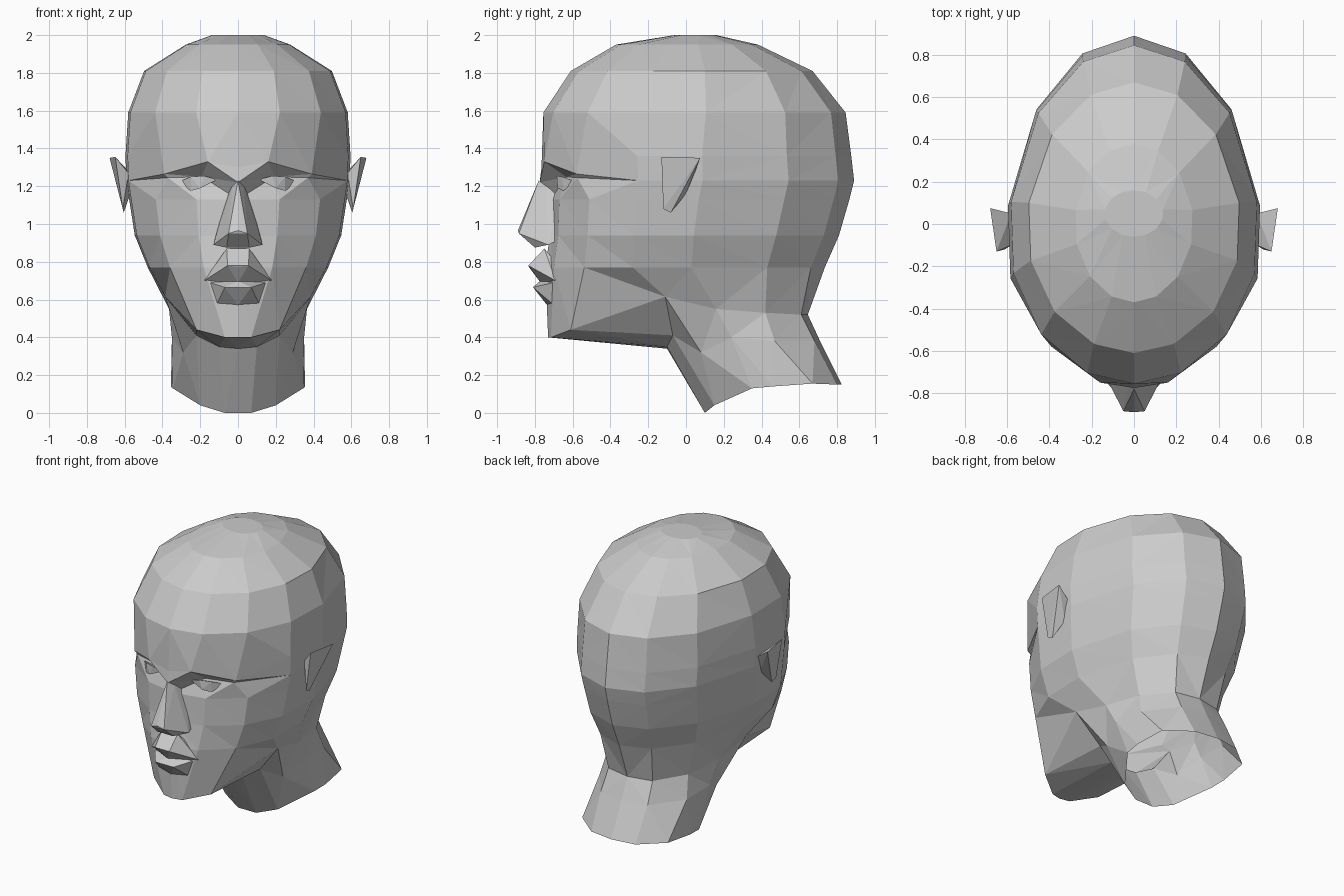
import bpy, bmesh
from math import sin, cos, radians

if "Cube" in bpy.data.objects:
    bpy.data.objects.remove(bpy.data.objects["Cube"])

ANGLES = [0, 22, 48, 75, 100, 130, 156, 180]   # front to back, half of the head


def ring(z, w, y_front, y_mid, y_back):
    """Half an egg-shaped cross-section, widest at y_mid."""
    pts = []
    for a in ANGLES:
        c, s = cos(radians(a)), sin(radians(a))
        length = y_mid - y_front if c > 0 else y_back - y_mid
        x = 0 if a in (0, 180) else w * s
        pts.append((x, y_mid - length * c, z))
    return pts


def finish(name, bm, mirror=True):
    me = bpy.data.meshes.new(name)
    bm.to_mesh(me)
    bm.free()
    ob = bpy.data.objects.new(name, me)
    bpy.context.collection.objects.link(ob)
    if mirror:
        ob.modifiers.new("mirror", 'MIRROR').use_clip = True
    return ob


def hull(name, pts, across=False):
    """Faceted solid around points; across=True spans both sides of the face."""
    if across:
        pts = pts + [(-x, y, z) for x, y, z in pts if x > 0]
    bm = bmesh.new()
    vs = [bm.verts.new(p) for p in pts]
    res = bmesh.ops.convex_hull(bm, input=vs)
    junk = [v for v in res["geom_interior"] if isinstance(v, bmesh.types.BMVert)]
    bmesh.ops.delete(bm, geom=junk, context='VERTS')
    bmesh.ops.recalc_face_normals(bm, faces=bm.faces)
    return finish(name, bm, mirror=not across)


# Skull and face cross-sections, crown to mouth: z, half width, front, widest, back
rings = [ring(*r) for r in [
    (2.00, .14, -.06, .05, .16),
    (1.95, .28, -.37, .00, .38),
    (1.81, .505, -.61, -.02, .67),
    (1.59, .59, -.755, -.05, .845),
    (1.36, .605, -.765, -.08, .875),
    (1.23, .60, -.75, -.08, .89),
    (1.13, .585, -.715, -.10, .865),
    (.94, .555, -.72, -.12, .81),
    (.77, .485, -.745, -.12, .735)]]

# Brow edge and recessed eye sockets
rings[4][:3] = [(0, -.765, 1.30), (.16, -.75, 1.33), (.39, -.58, 1.265)]
rings[5][:3] = [(0, -.775, 1.22), (.19, -.635, 1.25), (.37, -.575, 1.245)]

# Jaw line running back into the nape
rings.append([(0, -.73, .40), (.07, -.715, .40), (.22, -.61, .44), (.385, -.11, .615),
              (.365, .16, .55), (.31, .42, .53), (.17, .61, .52), (0, .645, .52)])
# Throat
rings.append([(0, -.1, .34), (.1, -.1, .35), (.22, -.07, .41), (.29, .08, .32),
              (.35, .24, .40), (.335, .47, .38), (.18, .68, .38), (0, .71, .38)])
# Open neck base
rings.append([(0, .1, 0), (.07, .1, 0), (.2, .15, .04), (.345, .35, .13),
              (.355, .46, .14), (.33, .67, .155), (.17, .8, .15), (0, .825, .15)])

# Head and neck: one lofted half, mirrored
bm = bmesh.new()
grid = [[bm.verts.new(p) for p in r] for r in rings]
bm.faces.new(grid[0])
for upper, lower in zip(grid, grid[1:]):
    for i in range(len(ANGLES) - 1):
        bm.faces.new((upper[i], lower[i], lower[i + 1], upper[i + 1]))
bmesh.ops.triangulate(bm, faces=bm.faces[:])
bmesh.ops.recalc_face_normals(bm, faces=bm.faces)
finish("head", bm)

# Nose
hull("nose", [(0, -.78, 1.23), (.03, -.74, 1.2), (.05, -.885, .95), (0, -.89, .965),
              (.06, -.80, .875), (.13, -.73, .89), (.12, -.64, .93), (.06, -.66, 1.15)], True)
# Lips and the ridge below the nose
hull("upper_lip", [(0, -.83, .77), (.055, -.835, .78), (.18, -.69, .70), (0, -.77, .69),
                   (.06, -.75, .87), (.15, -.62, .72)], True)
hull("lower_lip", [(.07, -.81, .665), (.15, -.70, .69), (0, -.77, .70),
                   (.11, -.71, .58), (0, -.735, .57), (.12, -.62, .62)], True)
# Eyes
hull("eyes", [(.11, -.68, 1.235), (.31, -.59, 1.225), (.18, -.685, 1.255),
              (.25, -.655, 1.25), (.2, -.68, 1.19), (.25, -.65, 1.175), (.2, -.6, 1.22)])
# Ears
hull("ears", [(.58, -.10, 1.27), (.65, -.13, 1.355), (.68, .075, 1.35),
              (.58, .05, 1.28), (.61, -.12, 1.08), (.605, -.08, 1.06), (.57, 0, 1.16)])
